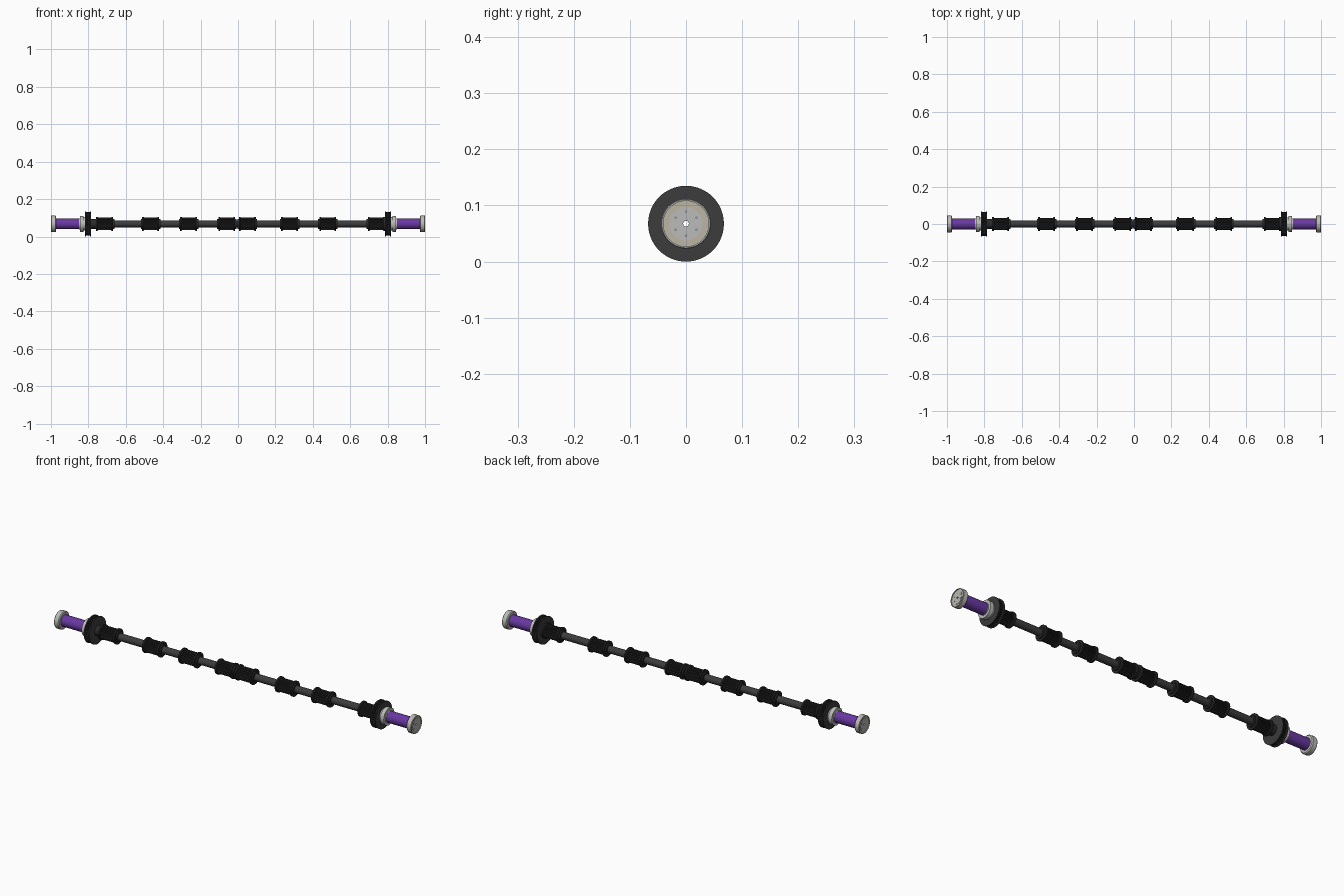
import bpy, bmesh
from math import cos, sin, pi

if "Cube" in bpy.data.objects:
    bpy.data.objects.remove(bpy.data.objects["Cube"])

ZC = 0.0675  # axis height


def material(name, rgb):
    m = bpy.data.materials.new(name)
    m.diffuse_color = (*rgb, 1)
    m.use_nodes = True
    m.node_tree.nodes["Principled BSDF"].inputs["Base Color"].default_value = m.diffuse_color
    return m


BLACK = material("black", (0.022, 0.022, 0.022))
SHAFT = material("dark_grey", (0.045, 0.045, 0.045))
PURPLE = material("purple", (0.14, 0.04, 0.36))
SILVER = material("silver", (0.5, 0.5, 0.48))
TAN = material("tan", (0.5, 0.46, 0.36))
STEEL = material("steel", (0.25, 0.27, 0.32))


def rings(name, profile, mat, segs=48, smooth=True):
    """Closed loop of (x, radius) swept round the x axis; radius may be a function of the step."""
    bm = bmesh.new()
    grid = []
    for i in range(segs):
        a = 2 * pi * i / segs
        row = []
        for x, r in profile:
            rad = r(i) if callable(r) else r
            row.append(bm.verts.new((x, rad * cos(a), ZC + rad * sin(a))))
        grid.append(row)
    n = len(profile)
    for i in range(segs):
        p, q = grid[i], grid[(i + 1) % segs]
        for j in range(n):
            k = (j + 1) % n
            bm.faces.new((p[j], p[k], q[k], q[j]))
    bmesh.ops.recalc_face_normals(bm, faces=bm.faces)
    me = bpy.data.meshes.new(name)
    bm.to_mesh(me)
    bm.free()
    ob = bpy.data.objects.new(name, me)
    bpy.context.collection.objects.link(ob)
    me.materials.append(mat)
    if smooth:
        bpy.ops.object.select_all(action='DESELECT')
        ob.select_set(True)
        bpy.context.view_layer.objects.active = ob
        bpy.ops.object.shade_smooth_by_angle(angle=0.6)
    return ob


def ring(name, x0, x1, r_out, r_in, mat, segs=48):
    return rings(name, [(x0, r_in), (x0, r_out), (x1, r_out), (x1, r_in)], mat, segs)


def teeth(name, x0, x1, r_out, r_root, r_in, count, mat):
    r = lambda i: r_out if i % 4 < 2 else r_root
    return rings(name, [(x0, r_in), (x0, r), (x1, r), (x1, r_in)], mat, count * 4, False)


# Hollow shaft
ring("shaft", -0.985, 0.985, 0.018, 0.005, SHAFT)

# Small flanged pulleys along the shaft
for i, x in enumerate((-0.713, -0.467, -0.264, -0.06, 0.05, 0.276, 0.48, 0.74)):
    n = f"small_pulley_{i + 1}"
    teeth(n + "_teeth", x - 0.037, x + 0.037, 0.033, 0.028, 0.017, 20, BLACK)
    for s in (-1, 1):
        rings(f"{n}_flange_{'left' if s < 0 else 'right'}",
              [(x + s * 0.035, 0.017), (x + s * 0.035, 0.034), (x + s * 0.038, 0.038),
               (x + s * 0.045, 0.038), (x + s * 0.045, 0.027), (x + s * 0.052, 0.027),
               (x + s * 0.052, 0.017)], BLACK)

for s, side in ((-1, "left"), (1, "right")):
    # Large flanged pulley
    teeth(f"large_pulley_teeth_{side}", s * 0.79, s * 0.812, 0.063, 0.056, 0.017, 36, BLACK)
    for k, x in enumerate((0.785, 0.812)):
        ring(f"large_pulley_flange_{k + 1}_{side}", s * x, s * (x + 0.005),
             0.0675, 0.017, SHAFT, 72)
    ring(f"large_pulley_hub_{side}", s * 0.765, s * 0.786, 0.026, 0.017, BLACK)

    # Purple roller tube
    ring(f"roller_tube_{side}", s * 0.83, s * 0.98, 0.0285, 0.024, PURPLE)

    # Inner silver hub with lip
    rings(f"inner_hub_{side}",
          [(s * 0.815, 0.017), (s * 0.815, 0.036), (s * 0.826, 0.036), (s * 0.826, 0.043),
           (s * 0.846, 0.043), (s * 0.846, 0.030), (s * 0.85, 0.030), (s * 0.85, 0.017)], SILVER)

    # Outer silver cap with recessed face
    rings(f"end_cap_{side}",
          [(s * 0.972, 0.017), (s * 0.972, 0.040), (s * 0.976, 0.0445), (s * 0.998, 0.0445),
           (s * 1.0, 0.0430), (s * 1.0, 0.0405), (s * 0.994, 0.0405), (s * 0.994, 0.005),
           (s * 0.985, 0.005), (s * 0.985, 0.017)], SILVER)
    ring(f"end_cap_tan_ring_{side}", s * 0.992, s * 0.996, 0.0405, 0.030, TAN)
    ring(f"end_cap_face_{side}", s * 0.992, s * 0.998, 0.030, 0.005, SILVER)

    # Six screws on the cap face
    for k in range(6):
        a = pi / 2 + k * pi / 3
        bpy.ops.mesh.primitive_cylinder_add(
            vertices=12, radius=0.0024, depth=0.004,
            location=(s * 0.997, 0.0215 * cos(a), ZC + 0.0215 * sin(a)),
            rotation=(0, pi / 2, 0))
        screw = bpy.context.object
        screw.name = f"cap_screw_{k + 1}_{side}"
        screw.data.materials.append(STEEL)
